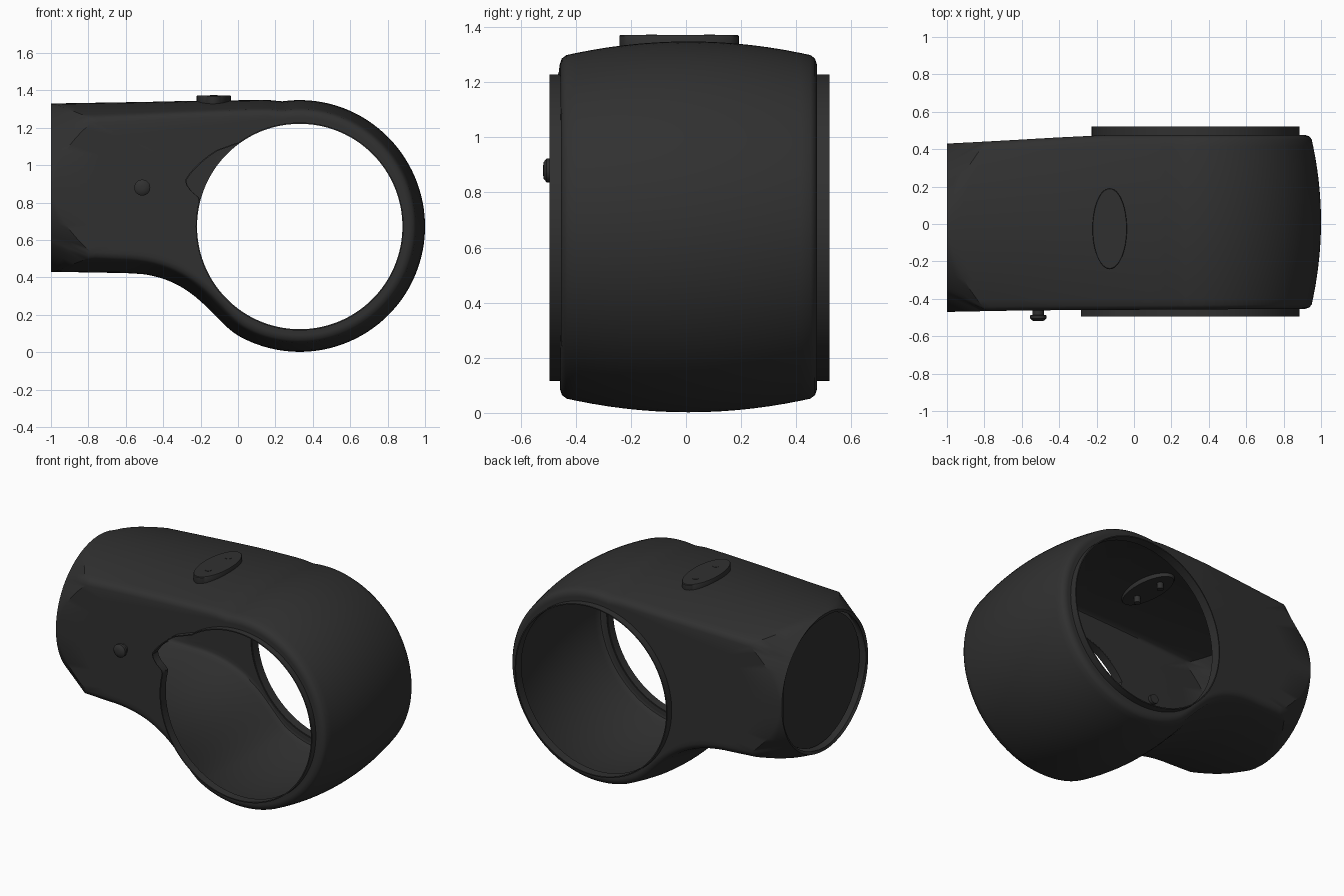
import bpy, bmesh
from math import sin, cos, pi, radians, atan2, degrees, hypot
from mathutils import Vector

if "Cube" in bpy.data.objects:
    bpy.data.objects.remove(bpy.data.objects["Cube"])

CX, CZ, R, HOLE = 0.33, 0.672, 0.67, 0.553      # ring centre, outer and hole radius
EY, EZ, ER = -0.02, 0.88, 0.45                  # round end opening at x = -1

mat = bpy.data.materials.new("black_plastic")
mat.diffuse_color = (0.03, 0.03, 0.03, 1)
mat.use_nodes = True
mat.node_tree.nodes["Principled BSDF"].inputs["Base Color"].default_value = mat.diffuse_color


def lerp(a, b, t):
    return a + (b - a) * t


def table(x, pts):
    """Piecewise linear lookup."""
    if x <= pts[0][0]:
        return pts[0][1]
    for (x0, y0), (x1, y1) in zip(pts, pts[1:]):
        if x <= x1:
            return lerp(y0, y1, (x - x0) / (x1 - x0))
    return pts[-1][1]


def side_y(x, s):
    """Position of the front (s=0) or back (s=1) wall along the body."""
    if s == 0:
        return table(x, [(-1, -0.47), (-0.6, -0.462), (1, -0.453)])
    return table(x, [(-1, 0.43), (-0.8, 0.44), (-0.4, 0.463), (-0.15, 0.475), (1, 0.475)])


NOTCH = [(126, 0), (132, .022), (138, .05), (149.4, .084), (155, .1), (158, .105), (161, .081), (164.5, 0)]


def hole_r(a, s):
    """Hole radius; the front hole has a pointed notch."""
    return HOLE + (table(degrees(a) % 360, NOTCH) if s == 0 else 0)


def finish(bm, name, angle=35, thickness=0):
    me = bpy.data.meshes.new(name)
    bm.to_mesh(me)
    bm.free()
    ob = bpy.data.objects.new(name, me)
    bpy.context.collection.objects.link(ob)
    me.materials.append(mat)
    bpy.ops.object.select_all(action='DESELECT')
    ob.select_set(True)
    bpy.context.view_layer.objects.active = ob
    if thickness:
        m = ob.modifiers.new("wall", 'SOLIDIFY')
        m.thickness, m.offset = thickness, -1
        bpy.ops.object.modifier_apply(modifier=m.name)
    bpy.ops.object.shade_smooth_by_angle(angle=radians(angle))
    return ob


def skin(bm, rows, closed=False):
    """Quads between rows of points."""
    vs = [[bm.verts.new(p) for p in r] for r in rows]
    n = len(rows[0])
    for a, b in zip(vs, vs[1:]):
        for j in range(n if closed else n - 1):
            k = (j + 1) % n
            bm.faces.new((a[j], a[k], b[k], b[j]))
    return vs


def lathe(name, profile, loc, axis='Z', sx=1, sy=1, n=32):
    """Revolved part from (radius, height) pairs, capped at both ends."""
    bm = bmesh.new()
    rows = []
    for r, h in profile:
        ring = []
        for i in range(n):
            a, b = r * sx * cos(2 * pi * i / n), r * sy * sin(2 * pi * i / n)
            p = {'Z': (a, b, h), 'Y': (a, h, b), 'X': (h, a, b)}[axis]
            ring.append(Vector(p) + Vector(loc))
        rows.append(ring)
    vs = skin(bm, rows, True)
    bm.faces.new(vs[0])
    bm.faces.new(vs[-1])
    bmesh.ops.recalc_face_normals(bm, faces=bm.faces)
    return finish(bm, name)


# Side outline of the body: top line, ring arc, S-shaped underside, bottom line
out = [Vector((lerp(-0.79, 0.2, i / 30), 1.33 + 0.018 * sin(i / 30 * pi / 2))) for i in range(30)]
end = atan2(-0.583, -0.33)
out += [Vector((CX + R * cos(a), CZ + (R + max(0, sin(a)) * 0.006) * sin(a)))
        for a in (lerp(radians(98), end, i / 70) for i in range(71))]
b0, b1, b2, b3 = out[-1], Vector((-0.16, 0.19)), Vector((-0.24, 0.43)), Vector((-0.63, 0.425))
for i in range(1, 25):
    t = i / 24
    out.append(b0 * (1 - t)**3 + b1 * 3 * t * (1 - t)**2 + b2 * 3 * t * t * (1 - t) + b3 * t**3)
out += [Vector((lerp(-0.63, -0.79, i / 5), lerp(0.425, 0.43, i / 5))) for i in range(1, 6)]

# Outer band: outline swept across y with a bulge (stronger at the neck) and rounded edges
us = [-1, -0.985, -0.95] + [i / 8 for i in range(-7, 8)] + [0.95, 0.985, 1]
grid = []
for i, p in enumerate(out):
    t = (out[min(i + 1, len(out) - 1)] - out[max(i - 1, 0)]).normalized()
    inward = Vector((t.y, -t.x))
    bulge = table(p.x, [(-0.8, 0.078), (0.1, 0.055)])
    row = []
    for u in us:
        a = abs(u)
        d = bulge * u * u if a <= 0.95 else bulge + (0.007 if a < 1 else 0.028)
        q = p + inward * d
        x = q.x
        if p.x < -0.5:      # pull the left edge into a curved crease
            xc = -0.985 + 0.195 * u * u
            x += (xc + 0.79) * (-0.5 - p.x) / 0.29
        y = lerp(side_y(x, 0), side_y(x, 1), (u + 1) / 2)
        row.append(Vector((x, y, q.y)))
    grid.append(row)

bm = bmesh.new()
skin(bm, grid)

# Flat side walls, bridged from the outer edge to the round holes
arcs = []
for s in (0, 1):
    edge = [r[-s] for r in grid]
    top, bot = edge[0], edge[-1]
    arc = []
    for i in range(1, 24):
        w = 1 - 2 * i / 24
        x = -0.985 + ((top.x + bot.x) / 2 + 0.985) * w * w
        arc.append(Vector((x, side_y(x, s), lerp(top.z, bot.z, i / 24))))
    arcs.append(arc)
    loop = edge + arc[::-1]
    rows = []
    for f in (0, 0.25, 0.5, 0.75, 1):
        row = []
        for q in loop:
            a = atan2(q.z - CZ, q.x - CX)
            r = lerp(hypot(q.x - CX, q.z - CZ), hole_r(a, s), f)
            x = CX + r * cos(a)
            row.append(Vector((x, side_y(x, s), CZ + r * sin(a))))
        rows.append(row)
    skin(bm, rows, True)

# Neck: blend from the curved crease to the round end
crease = grid[0] + arcs[1] + grid[-1][::-1] + arcs[0][::-1]
circle = []
for q in crease:
    a = atan2(q.z - EZ, q.y - EY)
    circle.append(Vector((-1, EY + ER * cos(a), EZ + ER * sin(a))))
skin(bm, [crease, [c.lerp(e, 0.5) for c, e in zip(crease, circle)], circle], True)

bmesh.ops.remove_doubles(bm, verts=bm.verts, dist=0.0005)
bmesh.ops.recalc_face_normals(bm, faces=bm.faces)
bm.normal_update()
tip = max(bm.faces, key=lambda f: f.calc_center_median().x)
if tip.normal.x < 0:
    bmesh.ops.reverse_faces(bm, faces=bm.faces)
finish(bm, "housing_shell", 35, 0.02)

# Thin raised lips around both holes
for s, name, y0, y1 in ((0, "front_hole_lip", -0.44, -0.495), (1, "back_hole_lip", 0.46, 0.52)):
    bm = bmesh.new()
    angles = [2 * pi * i / 180 for i in range(180)]
    rows = [[Vector((CX + (hole_r(a, s) + o) * cos(a), y, CZ + (hole_r(a, s) + o) * sin(a)))
             for a in angles]
            for o, y in ((-0.004, y0), (-0.004, y1), (0.003, y1), (0.003, y0), (-0.004, y0))]
    skin(bm, rows, True)
    bmesh.ops.remove_doubles(bm, verts=bm.verts, dist=0.0001)
    bmesh.ops.recalc_face_normals(bm, faces=bm.faces)
    finish(bm, name)

# Recessed disc closing the round end
lathe("end_disc", [(0.425, 0), (0.425, 0.015)], (-0.955, EY, EZ), 'X', n=64)

# Oval top plate with two pins
lathe("top_plate", [(0.97, -0.06), (1, -0.05), (1, 0.01), (0.98, 0.014)],
      (-0.13, -0.025, 1.358), sx=0.092, sy=0.217, n=48)
for i, y in enumerate((0.085, -0.125)):
    lathe(f"plate_pin_{i + 1}", [(0.02, -0.1), (0.02, 0.016)], (-0.13, y, 1.358), n=20)

# Side button: neck and domed head
lathe("side_button", [(0.03, 0.04), (0.03, -0.025), (0.043, -0.027), (0.043, -0.045), (0.03, -0.056), (0.01, -0.058)],
      (-0.512, -0.461, 0.88), 'Y', n=24)
